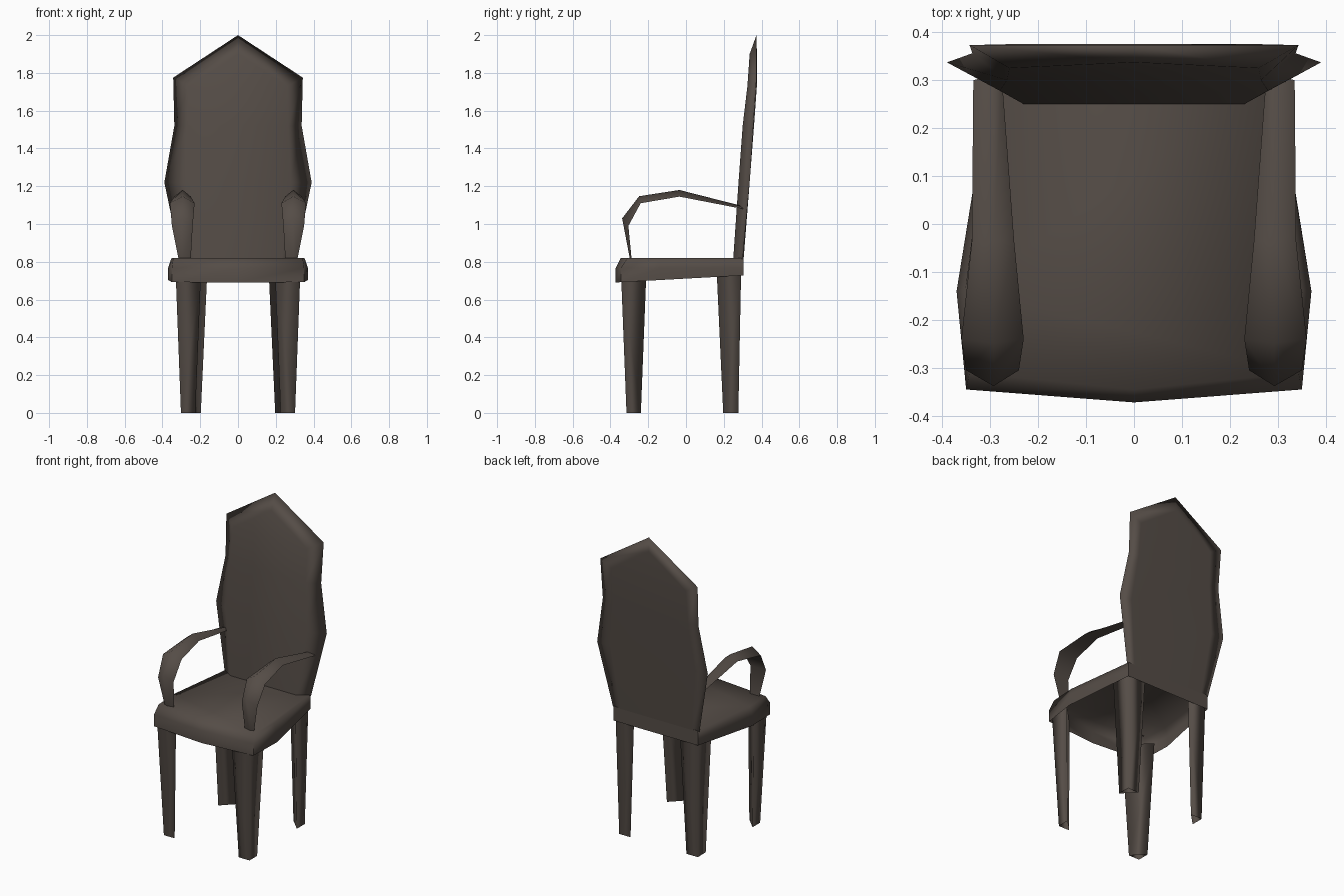
import bpy
import bmesh
import math

cube = bpy.data.objects.get("Cube")
if cube:
    bpy.data.objects.remove(cube, do_unlink=True)

# One dark wood colour for the whole chair
wood = bpy.data.materials.new("dark brown wood")
wood.use_nodes = True
colour = (0.09, 0.073, 0.062, 1)
wood.diffuse_color = colour
shader = wood.node_tree.nodes["Principled BSDF"]
shader.inputs["Base Color"].default_value = colour
shader.inputs["Roughness"].default_value = 0.8


def loft(name, sections, cap_start=True, cap_end=True, angle=80):
    """Skin closed sections of equal point count into one mesh object."""
    bm = bmesh.new()
    rings = [[bm.verts.new(p) for p in section] for section in sections]
    for low, high in zip(rings, rings[1:]):
        n = len(low)
        for i in range(n):
            j = (i + 1) % n
            bm.faces.new((low[i], low[j], high[j], high[i]))
    if cap_start:
        bm.faces.new(rings[0][::-1])
    if cap_end:
        bm.faces.new(rings[-1])
    bmesh.ops.remove_doubles(bm, verts=bm.verts, dist=0.0005)
    bmesh.ops.recalc_face_normals(bm, faces=bm.faces)
    mesh = bpy.data.meshes.new(name)
    bm.to_mesh(mesh)
    bm.free()
    mesh.materials.append(wood)
    obj = bpy.data.objects.new(name, mesh)
    bpy.context.collection.objects.link(obj)
    bpy.ops.object.select_all(action="DESELECT")
    obj.select_set(True)
    bpy.context.view_layer.objects.active = obj
    bpy.ops.object.shade_smooth_by_angle(angle=math.radians(angle))


# Seat: a shell open underneath, bulging at the sides and narrower at the back
def seat_ring(half, height):
    left = [(x, y, height(y)) for x, y in half]
    right = [(-x, y, z) for x, y, z in reversed(left) if x > 0]
    return left + right


rim = [(0, -0.372), (0.35, -0.345), (0.37, -0.14), (0.298, 0.305)]
top = [(0, -0.345), (0.343, -0.31), (0.352, -0.14), (0.296, 0.305)]
loft("seat", [
    seat_ring(rim, lambda y: 0.711 + 0.055 * y),
    seat_ring(rim, lambda y: 0.768),
    seat_ring(top, lambda y: 0.82),
], cap_start=False)

# Backrest: each level gives the front, edge and back points of one half;
# the smooth shading rolls over the thin edge
levels = [
    ((0.23, 0.25, 0.815), (0.305, 0.30, 0.815), (0.25, 0.305, 0.815)),
    ((0.28, 0.278, 1.22), (0.39, 0.337, 1.22), (0.30, 0.337, 1.22)),
    ((0.265, 0.30, 1.52), (0.337, 0.356, 1.52), (0.265, 0.36, 1.52)),
    ((0.26, 0.325, 1.73), (0.343, 0.373, 1.775), (0.26, 0.375, 1.73)),
    ((0, 0.337, 1.9), (0, 0.373, 2.0), (0, 0.375, 1.91)),
]
loft("backrest", [
    list(half) + [(-x, y, z) for x, y, z in reversed(half)] for half in levels
], cap_start=False, cap_end=False, angle=170)

# Armrest stations: ridge (y, z), edge (y, z), inner x, outer x
arm_path = [
    ((-0.297, 0.815), (-0.288, 0.815), 0.25, 0.315),
    ((-0.338, 1.03), (-0.305, 0.99), 0.24, 0.35),
    ((-0.248, 1.147), (-0.24, 1.11), 0.23, 0.36),
    ((-0.035, 1.18), (-0.035, 1.145), 0.25, 0.338),
    ((0.31, 1.092), (0.30, 1.08), 0.275, 0.335),
]


# Legs: tapered, three-sided, with the right angle at the outer corner
def leg_section(x, y, z, width, s):
    inward = -width if y > 0 else width
    return [(s * x, y, z), (s * (x - width), y, z), (s * x, y + inward, z)]


for side, s in (("left", 1), ("right", -1)):
    loft(side + "_armrest", [
        [(s * 0.293, *ridge), (s * inner, *edge), (s * outer, *edge)]
        for ridge, edge, inner, outer in arm_path
    ])
    loft(f"front_{side}_leg", [
        leg_section(0.302, -0.315, 0, 0.076, s),
        leg_section(0.33, -0.344, 0.74, 0.134, s),
    ], cap_start=False, cap_end=False, angle=170)
    loft(f"back_{side}_leg", [
        leg_section(0.277, 0.277, 0, 0.08, s),
        leg_section(0.292, 0.292, 0.76, 0.13, s),
    ], cap_start=False, cap_end=False, angle=170)
